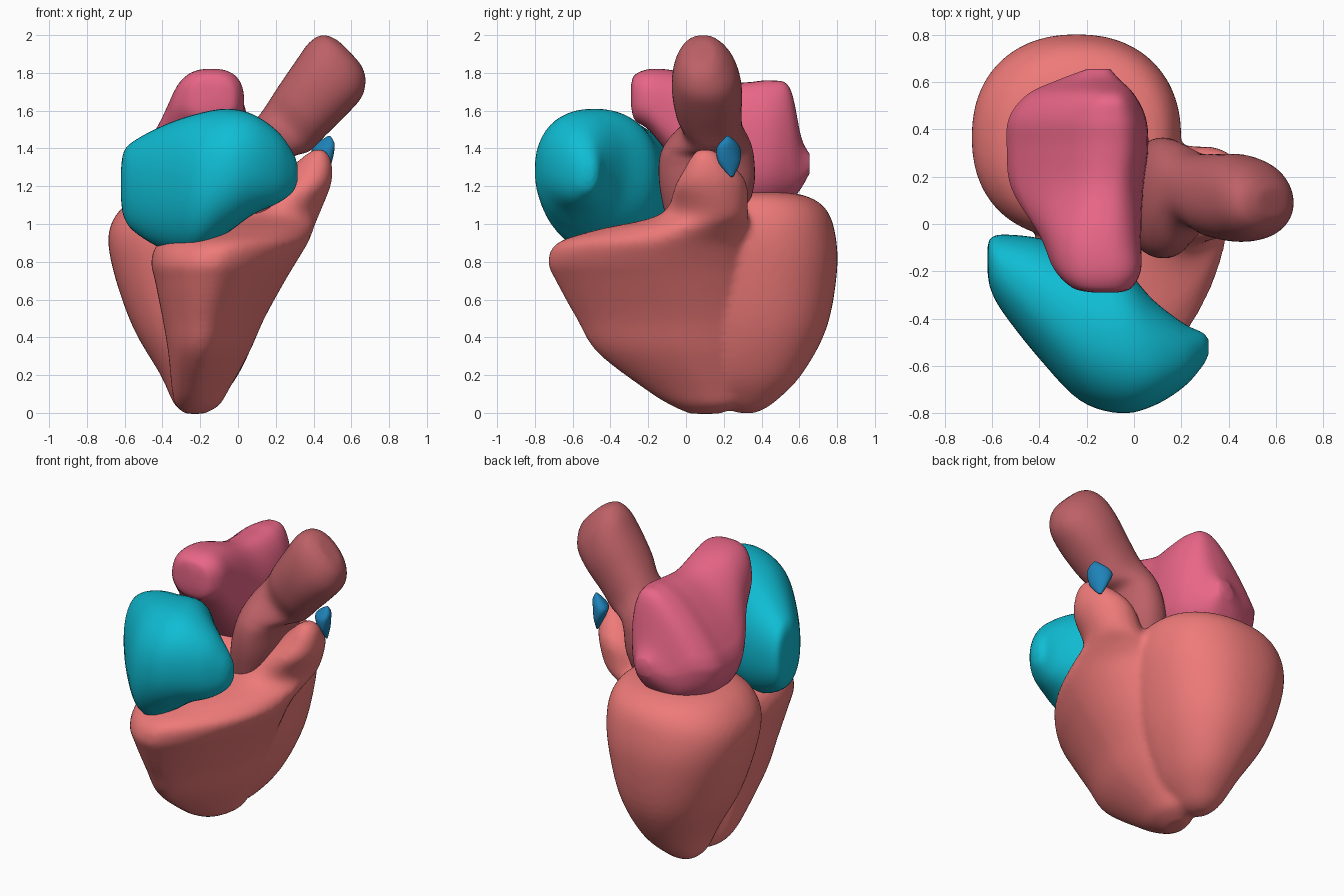
import bpy, bmesh, math
from mathutils import Vector

SEG = 48     # points round each section
STEPS = 5    # interpolated rings between sections


def material(name, rgb):
    m = bpy.data.materials.new(name)
    m.diffuse_color = (*rgb, 1)
    return m


def spow(c, n):
    return math.copysign(abs(c) ** (2 / n), c)


def ring(axis, pos, u0, u1, v0, v1, skew=90, n=2.0, lean=0.0):
    """Rounded section filling a box; skew slants it, lean pulls in its top left."""
    pts = []
    for i in range(SEG):
        t = 2 * math.pi * i / SEG
        h = spow(math.cos(t - math.radians(skew)), n)
        u = (u0 + u1) / 2 + (u1 - u0) / 2 * spow(math.cos(t), n)
        v = (v0 + v1) / 2 + (v1 - v0) / 2 * h
        u += lean * max(0, h + .2) * (u1 - u) / (u1 - u0)
        pts.append(Vector({'x': (pos, u, v), 'y': (u, pos, v), 'z': (u, v, pos)}[axis]))
    return pts


def tilted_ring(x, y, z, ru, ry, tilt):
    a = math.radians(tilt)
    side = Vector((math.cos(a), 0, -math.sin(a)))
    return [Vector((x, y, z)) + side * ru * spow(math.cos(t), 2.2)
            + Vector((0, ry * spow(math.sin(t), 2.2), 0))
            for t in (2 * math.pi * i / SEG for i in range(SEG))]


def catmull(a, b, c, d, t):
    return 0.5 * (2 * b + (c - a) * t + (2 * a - 5 * b + 4 * c - d) * t * t
                  + (3 * b - a - 3 * c + d) * t ** 3)


def add_loft(bm, rings):
    """Skin smoothly interpolated rings and round off both ends."""
    k = [rings[0]] + rings + [rings[-1]]
    full = []
    for j in range(1, len(k) - 2):
        for s in range(STEPS):
            full.append([catmull(*(k[j + o][i] for o in (-1, 0, 1, 2)), s / STEPS)
                         for i in range(SEG)])
    full.append(rings[-1])
    vs = [[bm.verts.new(p) for p in r] for r in full]
    for a, b in zip(vs, vs[1:]):
        for i in range(SEG):
            bm.faces.new((a[i], a[(i + 1) % SEG], b[(i + 1) % SEG], b[i]))
    for r in (vs[0], vs[-1]):
        tip = bm.verts.new(sum((v.co for v in r), Vector()) / SEG)
        for i in range(SEG):
            bm.faces.new((r[i], r[(i + 1) % SEG], tip))


def part(name, mat, *lofts):
    bm = bmesh.new()
    for rings in lofts:
        add_loft(bm, rings)
    bmesh.ops.recalc_face_normals(bm, faces=bm.faces)
    for f in bm.faces:
        f.smooth = True
    me = bpy.data.meshes.new(name)
    bm.to_mesh(me)
    bm.free()
    me.materials.append(mat)
    ob = bpy.data.objects.new(name, me)
    bpy.context.collection.objects.link(ob)
    return ob


salmon = material("muscle", (0.85, 0.195, 0.19))
pink = material("left_chamber", (0.81, 0.133, 0.243))
brown = material("main_vessel", (0.507, 0.119, 0.133))
teal = material("right_chamber", (0.005, 0.507, 0.656))
blue = material("small_vessel", (0.013, 0.223, 0.477))

# Left ventricle: rounded cone at the back (z, x range, y range)
left_side = [ring('z', *s, n=2.25) for s in (
    (0.00, -.28, -.20, .27, .37),
    (0.05, -.34, -.12, .18, .46),
    (0.20, -.41, -.00, .08, .61),
    (0.45, -.555, .11, .00, .745),
    (0.75, -.66, .18, -.05, .80),
    (0.95, -.685, .20, -.06, .79),
    (1.08, -.62, .17, -.02, .74),
    (1.15, -.50, .10, .08, .63),
    (1.175, -.30, -.05, .22, .45))]

# Right ventricle: slanted wedge in front, narrowing into an outflow spout
right_side = [ring('z', *s) for s in (
    (-.005, -.28, -.18, .02, .18, 75),
    (0.04, -.33, -.10, -.08, .28, 75, 1.9),
    (0.12, -.35, -.05, -.21, .32, 75, 1.8),
    (0.32, -.37, .06, -.47, .36, 76, 1.75),
    (0.50, -.40, .14, -.58, .38, 77, 1.75),
    (0.70, -.44, .25, -.69, .38, 78, 1.75),
    (0.80, -.46, .31, -.73, .38, 79, 1.75),
    (0.90, -.42, .37, -.68, .36, 79, 1.75),
    (0.97, -.28, .40, -.47, .34, 76, 1.8),
    (1.05, .00, .43, -.14, .33, 76, 1.9),
    (1.20, .18, .49, -.06, .325, 95),
    (1.29, .27, .50, -.01, .27, 100),
    (1.36, .35, .485, .03, .19, 95),
    (1.395, .40, .455, .06, .14, 90))]

# Both ventricles fused into one softly blended wall
body = part("ventricles", salmon, left_side, right_side)
remesh = body.modifiers.new("fuse", 'REMESH')
remesh.mode = 'VOXEL'
remesh.voxel_size = 0.018
remesh.use_smooth_shade = True
soften = body.modifiers.new("soften", 'SMOOTH')
soften.factor = 0.5
soften.iterations = 8

# Left atrium: pillow running front to back (y, x range, z range)
part("left_atrium", pink, [ring('y', *s[:5], n=2.6, lean=s[5]) for s in (
    (-.29, -.17, -.07, 1.62, 1.74, 0),
    (-.27, -.26, -.01, 1.55, 1.79, 0),
    (-.19, -.34, .03, 1.49, 1.82, .03),
    (-.05, -.40, .03, 1.32, 1.81, .06),
    (.15, -.52, .04, 1.10, 1.75, .20),
    (.32, -.54, .06, 1.06, 1.75, .23),
    (.45, -.53, .05, 1.08, 1.76, .23),
    (.55, -.45, .00, 1.12, 1.72, .20),
    (.61, -.32, -.06, 1.19, 1.46, .08),
    (.655, -.20, -.10, 1.27, 1.37, 0))])

# Right atrium: bulging bean across the front (x, y range, z range)
part("right_atrium", teal, [ring('x', *s, n=2.2) for s in (
    (-.62, -.20, -.10, 1.14, 1.28),
    (-.605, -.28, -.06, 1.04, 1.38),
    (-.55, -.38, -.045, .96, 1.44),
    (-.40, -.57, -.06, .87, 1.52),
    (-.23, -.745, -.11, .84, 1.58),
    (-.06, -.80, -.17, .95, 1.61),
    (.08, -.77, -.32, 1.05, 1.58),
    (.21, -.69, -.42, 1.11, 1.49),
    (.29, -.60, -.46, 1.17, 1.38),
    (.315, -.55, -.49, 1.23, 1.31))])

# Aorta: wide root, then a tube leaning out to the upper right
part("aorta", brown, [tilted_ring(*s) for s in (
    (.07, .10, 1.00, .13, .20, 5),
    (.11, .11, 1.20, .15, .25, 8),
    (.14, .11, 1.35, .14, .25, 15),
    (.18, .12, 1.43, .14, .22, 30),
    (.26, .14, 1.50, .165, .16, 43),
    (.34, .12, 1.60, .18, .175, 46),
    (.44, .11, 1.72, .195, .185, 46),
    (.515, .10, 1.815, .20, .165, 46),
    (.56, .09, 1.88, .165, .12, 46),
    (.585, .09, 1.907, .10, .07, 46),
    (.59, .09, 1.912, .03, .03, 46))])

# Pulmonary vessel: small spindle at the spout
part("pulmonary_vessel", blue, [ring('z', *s, skew=115) for s in (
    (1.25, .455, .47, .235, .25),
    (1.32, .42, .495, .175, .285),
    (1.39, .39, .51, .16, .29),
    (1.43, .42, .51, .18, .27),
    (1.465, .475, .49, .215, .23))])
